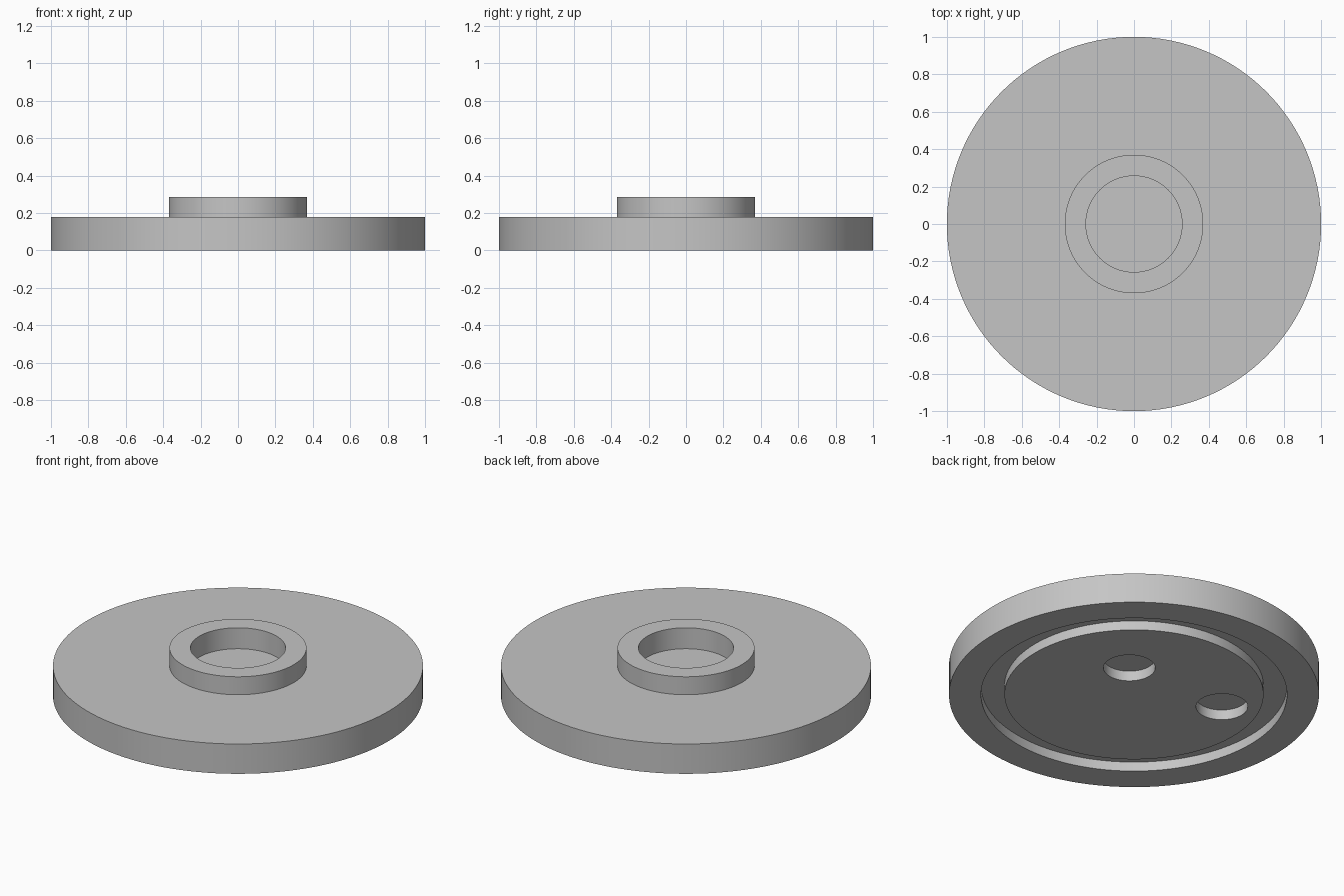
import bpy
import bmesh
import math

if "Cube" in bpy.data.objects:
    bpy.data.objects.remove(bpy.data.objects["Cube"])

SEGMENTS = 128

grey = bpy.data.materials.new("plain_grey")
grey.diffuse_color = (0.56, 0.56, 0.56, 1)
grey.use_nodes = True
grey.node_tree.nodes["Principled BSDF"].inputs["Base Color"].default_value = grey.diffuse_color


def lathe(name, profile):
    """Revolve an (r, z) profile that starts and ends on the z axis."""
    bm = bmesh.new()
    rings = []
    for r, z in profile:
        if r == 0:
            rings.append([bm.verts.new((0, 0, z))] * SEGMENTS)
        else:
            rings.append([bm.verts.new((r * math.cos(2 * math.pi * i / SEGMENTS),
                                        r * math.sin(2 * math.pi * i / SEGMENTS), z))
                          for i in range(SEGMENTS)])
    for a, b in zip(rings, rings[1:]):
        for i in range(SEGMENTS):
            j = (i + 1) % SEGMENTS
            corners = list(dict.fromkeys((a[i], a[j], b[j], b[i])))
            bm.faces.new(corners)
    bmesh.ops.recalc_face_normals(bm, faces=bm.faces)
    mesh = bpy.data.meshes.new(name)
    bm.to_mesh(mesh)
    bm.free()
    mesh.materials.append(grey)
    obj = bpy.data.objects.new(name, mesh)
    bpy.context.collection.objects.link(obj)
    return obj


# Flanged disc: ring groove underneath, raised hub with a blind bore on top
disc = lathe("flanged_disc", [
    (0, 0), (0.70, 0), (0.70, 0.056), (0.827, 0.056), (0.827, 0),
    (1, 0), (1, 0.178), (0.37, 0.178), (0.37, 0.285),
    (0.257, 0.285), (0.257, 0.16), (0, 0.16),
])

# Two shallow round pockets in the underside
bpy.context.view_layer.objects.active = disc
for x, y in ((0.205, 0.205), (-0.448, 0.205)):
    bpy.ops.mesh.primitive_cylinder_add(vertices=64, radius=0.14, depth=0.16,
                                        location=(x, y, 0.06 - 0.08))
    cutter = bpy.context.object
    cutter.name = "pocket_cutter"
    cutter.hide_render = True
    cutter.data.materials.append(grey)
    cut = disc.modifiers.new("pocket", 'BOOLEAN')
    cut.operation = 'DIFFERENCE'
    cut.solver = 'EXACT'
    cut.object = cutter
    bpy.context.view_layer.objects.active = disc
    bpy.ops.object.modifier_apply(modifier=cut.name)
    bpy.data.objects.remove(cutter)

# Smooth round walls with crisp rims
bpy.ops.object.select_all(action='DESELECT')
disc.select_set(True)
bpy.context.view_layer.objects.active = disc
bpy.ops.object.shade_smooth_by_angle(angle=math.radians(30))
